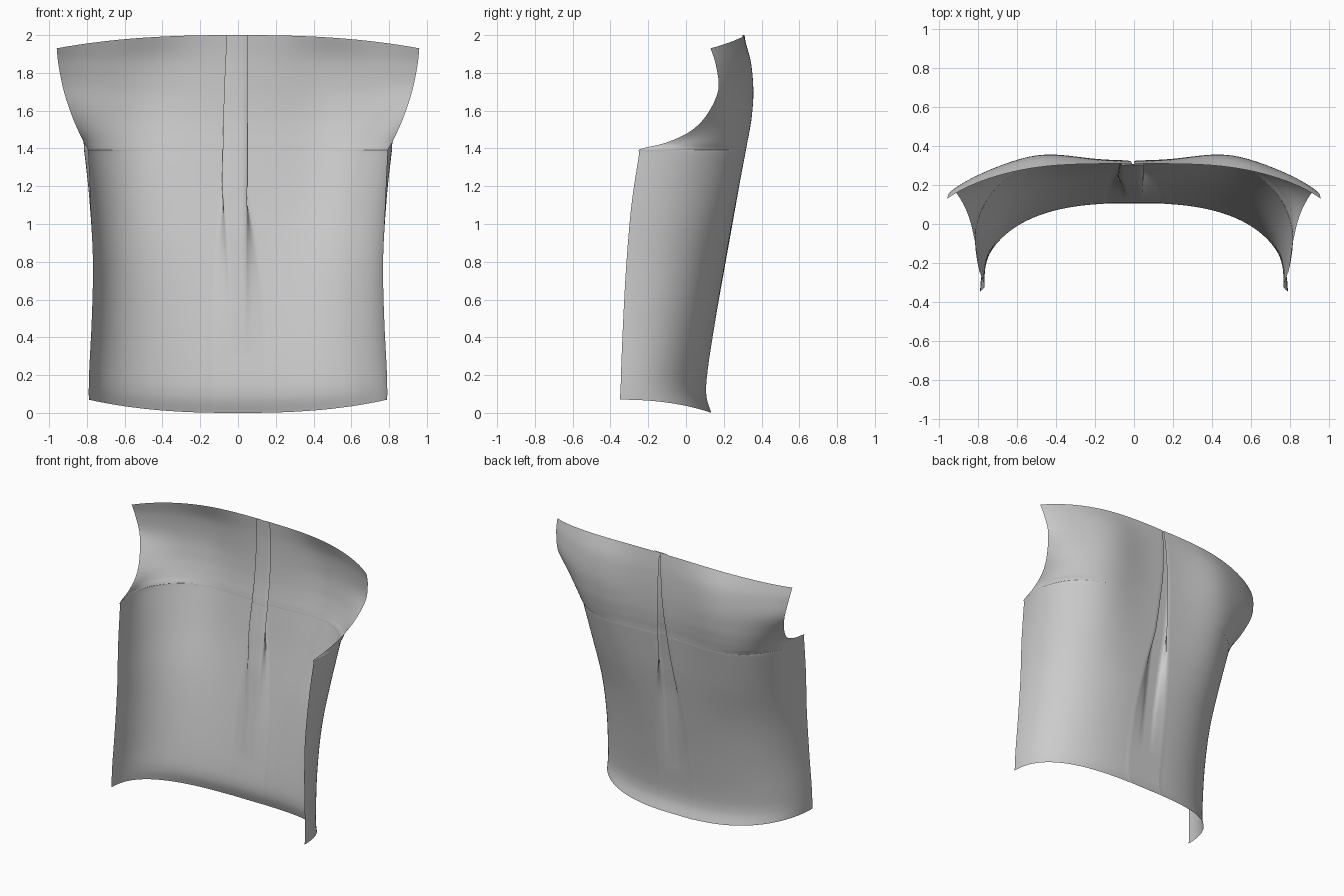
import bpy, bmesh, math

if "Cube" in bpy.data.objects:
    bpy.data.objects.remove(bpy.data.objects["Cube"])

# Rows of the cloth, top to bottom:
# centre z, edge z, centre y, edge x, edge y, roundness, shoulder-blade bulge, side swell
ROWS = [
    (2.00, 1.93, .310, .960, .130, .70, .004, 0),
    (1.87, 1.84, .322, .950, .158, .60, .030, 0),
    (1.71, 1.71, .326, .924, .170, .50, .038, 0),
    (1.58, 1.58, .322, .882, .110, .42, .034, 0),
    (1.49, 1.49, .314, .844, .020, .37, .028, .012),
    (1.43, 1.43, .306, .814, -.110, .34, .024, .035),
    (1.395, 1.395, .302, .793, -.248, .34, .022, .053),
    (1.36, 1.36, .298, .790, -.253, .35, .020, .050),
    (1.10, 1.10, .262, .778, -.290, .45, .008, .025),
    (0.80, 0.80, .210, .767, -.315, .60, 0, .01),
    (0.50, 0.50, .157, .774, -.332, .70, 0, 0),
    (0.22, 0.24, .114, .787, -.343, .75, 0, 0),
    (0.09, 0.14, .108, .790, -.346, .75, 0, 0),
    (0.00, 0.07, .134, .790, -.350, .75, 0, 0),
]
# Inverted box pleat by height: z, outer gap, inner half width, depth, sideways shift
PLEAT = [
    (2.0, .004, .055, .010, -.005), (1.7, .015, .062, .022, -.012),
    (1.2, .048, .067, .036, -.018), (0.95, .085, .058, .034, -.01),
    (0.6, .12, .05, .014, 0), (0.3, .13, .05, 0, 0), (-.1, .13, .05, 0, 0),
]
EY = .91
STEPS, COLS = 8, 80


def catmull(keys, i, f):
    a, b = keys[max(i - 1, 0)], keys[i]
    c, d = keys[i + 1], keys[min(i + 2, len(keys) - 1)]
    return [q + .5 * f * (r - p + f * (2*p - 5*q + 4*r - s + f * (3*(q - r) + s - p)))
            for p, q, r, s in zip(a, b, c, d)]


def pleat_at(z):
    for a, b in zip(PLEAT, PLEAT[1:]):
        if z >= b[0]:
            f = (z - a[0]) / (b[0] - a[0])
            return [p + (q - p) * f for p, q in zip(a, b)][1:]
    return PLEAT[-1][1:]


def half_row(row, side):
    zc, ze, yc, xe, ye, ex, bulge, swell = row
    # how far round the arch this row runs before the armhole cuts it
    cut = (yc - ye) / (yc - min(ye, -.25))
    k = math.acos(max(1 - cut, 0) ** (1 / EY))
    gap, w, d, shift = pleat_at(zc)
    shift *= side

    def point(x, y, sink=0):
        y += bulge * math.exp(-((x - .47) / .23) ** 2) - sink
        return (side * x, y, zc + (ze - zc) * min(abs(x) / xe, 1) ** 2.5)

    # pleat: inner strip, fold back, outer lip
    pts = [point(shift + x, yc, s * d) for x, s in (
        (0, 1), (w * .5, 1), (w * .92, 1), (w, .85),
        (w * .65 + gap * .35, .55), (w * .3 + gap * .7, .3),
        (gap, .12), (gap + .012, 0))]
    # body panel: part of a rounded arch out to the edge
    x0 = gap + .03 + shift
    t0 = math.asin(math.sin(k) * (x0 / xe) ** (1 / ex))
    s0 = (t0 / k) ** ex
    for j in range(COLS + 1):
        t = k * (s0 + (1 - s0) * j / COLS) ** (1 / ex)
        h = (math.sin(t) / math.sin(k)) ** ex
        g = (1 - max(math.cos(t), 0) ** EY) / (1 - max(math.cos(k), 0) ** EY)
        h *= 1 + swell * math.sin(math.pi * min(g, 1))
        pts.append(point(xe * h, yc - (yc - ye) * g))
    return pts


rows = [catmull(ROWS, i, s / STEPS) for i in range(len(ROWS) - 1) for s in range(STEPS)]
rows.append(list(ROWS[-1]))

# Skin the rows into one open sheet
bm = bmesh.new()
grid = []
for r in rows:
    left, right = half_row(r, -1), half_row(r, 1)
    # both halves share the middle of the pleat strip
    grid.append([bm.verts.new(p) for p in left[:0:-1] + right])
for a, b in zip(grid, grid[1:]):
    for j in range(len(a) - 1):
        bm.faces.new((a[j], a[j + 1], b[j + 1], b[j]))
bmesh.ops.recalc_face_normals(bm, faces=bm.faces)
mesh = bpy.data.meshes.new("back_panel")
bm.to_mesh(mesh)
bm.free()
panel = bpy.data.objects.new("pleated_back_panel", mesh)
bpy.context.collection.objects.link(panel)
bpy.context.view_layer.objects.active = panel
panel.select_set(True)
bpy.ops.object.shade_smooth_by_angle(angle=math.radians(60))
